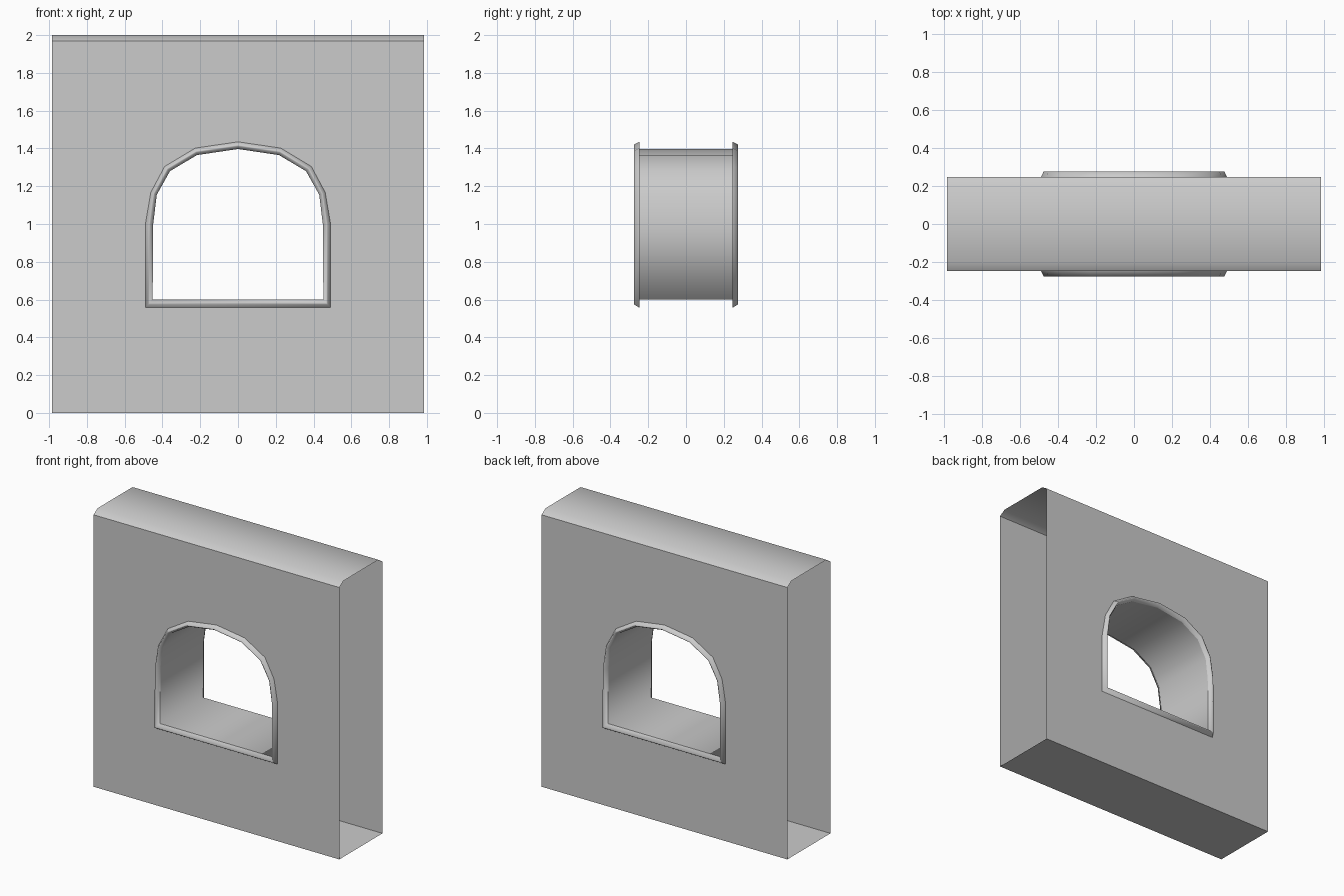
import bpy, bmesh

if "Cube" in bpy.data.objects:
    bpy.data.objects.remove(bpy.data.objects["Cube"])

W, D, H = 0.985, 0.247, 2.0      # half width, half depth, height
SHOULDER = 1.97                  # where the top chamfer begins

# Right half of the arched opening (inner and outer frame edge), base to crown
INNER = [(.452, .60), (.449, 1.0), (.43, 1.155), (.36, 1.28), (.217, 1.365), (0, 1.397)]
OUTER = [(.49, .557), (.49, 1.0), (.462, 1.167), (.388, 1.305), (.226, 1.402), (0, 1.435)]


def full(half):
    return half + [(-x, z) for x, z in reversed(half[:-1])]


inner, outer = full(INNER), full(OUTER)


def finish(bm, name, smooth_angle=None):
    mesh = bpy.data.meshes.new(name)
    bm.to_mesh(mesh)
    bm.free()
    obj = bpy.data.objects.new(name, mesh)
    bpy.context.collection.objects.link(obj)
    bpy.ops.object.select_all(action='DESELECT')
    obj.select_set(True)
    bpy.context.view_layer.objects.active = obj
    if smooth_angle:
        bpy.ops.object.shade_smooth_by_angle(angle=smooth_angle)
    else:
        bpy.ops.object.shade_smooth()
    return obj


def strip(bm, rings, closed):
    """Quads between successive rings of points."""
    rows = [[bm.verts.new(p) for p in ring] for ring in rings]
    n = len(rows[0])
    for a, b in zip(rows, rows[1:]):
        for i in range(n if closed else n - 1):
            j = (i + 1) % n
            bm.faces.new((a[i], a[j], b[j], b[i]))


# Wall: front and back sheets pierced by the arch, with top and base; ends are open
bm = bmesh.new()
for side in (-1, 1):
    edges = []
    rect = [(-W, 0), (W, 0), (W, SHOULDER), (-W, SHOULDER)]
    for loop in (rect, inner):
        vs = [bm.verts.new((x, side * D, z)) for x, z in loop]
        edges += [bm.edges.new((vs[i], vs[(i + 1) % len(vs)])) for i in range(len(vs))]
    made = bmesh.ops.triangle_fill(bm, use_beauty=True, use_dissolve=False,
                                   edges=edges, normal=(0, side, 0))
    for f in made['geom']:
        if isinstance(f, bmesh.types.BMFace):
            f.normal_update()
            if f.normal.y * side < 0:
                f.normal_flip()
# chamfered top and flat base
cap = [(-D, SHOULDER), (-.2, H), (.2, H), (D, SHOULDER)]
strip(bm, [[(-W, y, z) for y, z in reversed(cap)], [(W, y, z) for y, z in reversed(cap)]], False)
strip(bm, [[(-W, -D, 0), (-W, D, 0)], [(W, -D, 0), (W, D, 0)]], False)
bmesh.ops.remove_doubles(bm, verts=bm.verts, dist=1e-4)
for f in bm.faces:
    f.normal_update()
    if abs(f.normal.z) > .3 and f.normal.z * (f.calc_center_median().z - 1) < 0:
        f.normal_flip()
finish(bm, "wall", 0.7)

# Lining of the arched opening
bm = bmesh.new()
strip(bm, [[(x, y, z) for x, z in inner] for y in (D, -D)], True)
for f in bm.faces:
    f.normal_update()
    c = f.calc_center_median()
    if f.normal.x * c.x + f.normal.z * (c.z - 1) > 0:
        f.normal_flip()
finish(bm, "opening_lining")

# Raised rounded frame around the opening on both sides
section = [(0, D), (.4, .276), (.6, .276), (1, D)]
for side, name in ((-1, "front_frame"), (1, "back_frame")):
    bm = bmesh.new()
    strip(bm, [[(a[0] + (b[0] - a[0]) * t, side * y, a[1] + (b[1] - a[1]) * t)
                for a, b in zip(inner, outer)] for t, y in section], True)
    for f in bm.faces:
        f.normal_update()
        if f.normal.y * side < 0:
            f.normal_flip()
    finish(bm, name)
